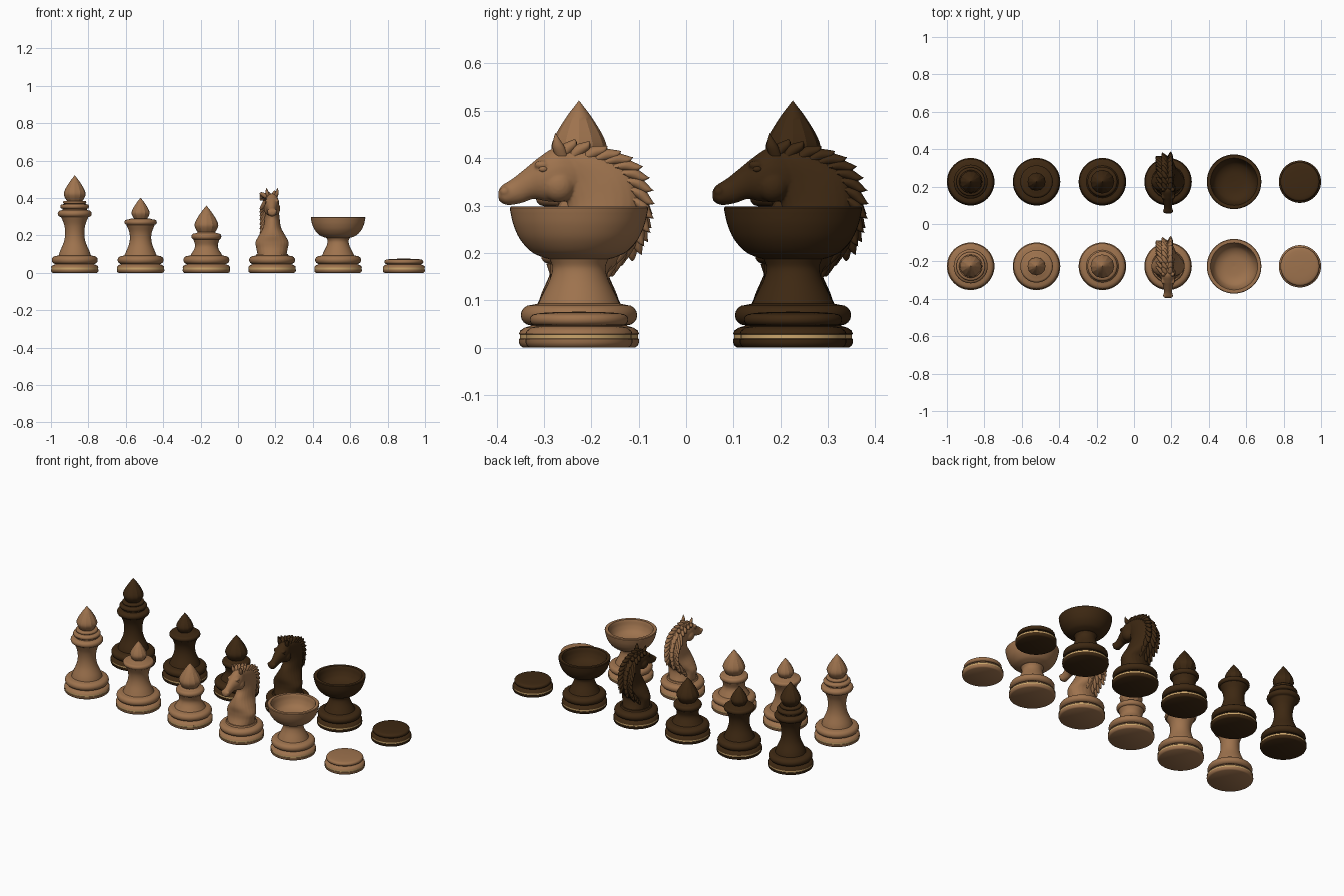
import bpy, bmesh, math
from mathutils import Matrix, Vector

if "Cube" in bpy.data.objects:
    bpy.data.objects.remove(bpy.data.objects["Cube"])


def material(name, rgb):
    m = bpy.data.materials.new(name)
    m.diffuse_color = (*rgb, 1)
    m.use_nodes = True
    m.node_tree.nodes["Principled BSDF"].inputs["Base Color"].default_value = m.diffuse_color
    return m


LIGHT = material("light_wood", (0.34, 0.17, 0.075))
DARK = material("dark_wood", (0.047, 0.021, 0.006))
GOLD = material("gold_band", (0.60, 0.38, 0.15))


def curve(pts, n=6):
    """Smooth interpolation through tuples of any length."""
    out = []
    for i in range(len(pts) - 1):
        a, b, c, d = (pts[max(i - 1, 0)], pts[i], pts[i + 1], pts[min(i + 2, len(pts) - 1)])
        for k in range(n):
            t = k / n
            out.append(tuple(
                0.5 * (2 * q + (r - p) * t + (2 * p - 5 * q + 4 * r - s) * t * t
                       + (3 * q - p - 3 * r + s) * t ** 3)
                for p, q, r, s in zip(a, b, c, d)))
    return out + [pts[-1]]


def finish(bm, name, loc, mats, angle):
    bmesh.ops.recalc_face_normals(bm, faces=bm.faces)
    me = bpy.data.meshes.new(name)
    bm.to_mesh(me)
    bm.free()
    for m in mats:
        me.materials.append(m)
    ob = bpy.data.objects.new(name, me)
    ob.location = loc
    bpy.context.collection.objects.link(ob)
    bpy.ops.object.select_all(action='DESELECT')
    ob.select_set(True)
    bpy.context.view_layer.objects.active = ob
    bpy.ops.object.shade_smooth_by_angle(angle=math.radians(angle))
    return ob


def lathe(name, pts, loc, wood, seg=48, angle=35, band=True):
    bm = bmesh.new()
    vs = [bm.verts.new((max(r, 0), 0, z)) for r, z in pts]
    es = [bm.edges.new(p) for p in zip(vs, vs[1:])]
    bmesh.ops.spin(bm, geom=vs + es, cent=(0, 0, 0), axis=(0, 0, 1),
                   angle=2 * math.pi, steps=seg, use_duplicate=False)
    bmesh.ops.remove_doubles(bm, verts=bm.verts, dist=1e-5)
    # gold inlay: the wall faces at the band height
    for f in bm.faces:
        if band and 0.019 < f.calc_center_median().z < 0.028:
            f.material_index = 1
    return finish(bm, name, loc, [wood, GOLD], angle)


def base(r=0.127):
    """Lower disc with inlaid band."""
    return [(0, 0), (r - .009, 0), (r - .003, .004), (r, .011), (r, .018),
            (r - .002, .019), (r - .002, .028), (r, .029), (r - .003, .036), (r - .012, .042),
            (r - .022, .045)]


def ring(r, z0, z1, bulge, n=8):
    """Half-round moulding between two heights."""
    h = (z1 - z0) / 2
    return [(r - bulge + bulge * math.sin(math.pi * k / n), (z0 + z1) / 2 - h * math.cos(math.pi * k / n))
            for k in range(n + 1)]


FOOT = base() + ring(.123, .047, .09, .022)


def finial(name, z0, z1, r, loc, wood):
    """Faceted pointed bud."""
    h = z1 - z0
    p = curve([(r * .72, z0), (r * .95, z0 + h * .17), (r, z0 + h * .31), (r * .82, z0 + h * .5),
               (r * .45, z0 + h * .75), (r * .2, z0 + h * .89), (0, z1)], 4)
    lathe(name, [(0, z0)] + p, loc, wood, seg=12, angle=25, band=False)


# --- knight parts -----------------------------------------------------
def loft(bm, secs, n=24, steps=5):
    """Elliptical sections (front y, z, back y, z, half width, x centre)."""
    rings = []
    for av, az, bv, bz, rx, xc in curve(secs, steps):
        c, d = Vector((xc, (av + bv) / 2, (az + bz) / 2)), Vector((0, (av - bv) / 2, (az - bz) / 2))
        rings.append([bm.verts.new(c + d * math.cos(2 * math.pi * k / n)
                                   + Vector((rx * math.sin(2 * math.pi * k / n), 0, 0)))
                      for k in range(n)])
    for a, b in zip(rings, rings[1:]):
        for k in range(n):
            bm.faces.new((a[k], a[(k + 1) % n], b[(k + 1) % n], b[k]))
    bm.faces.new(rings[0][::-1])
    bm.faces.new(rings[-1])


def blob(bm, pos, size):
    bmesh.ops.create_uvsphere(bm, u_segments=20, v_segments=12, radius=1,
                              matrix=Matrix.Translation(pos) @ Matrix.Diagonal((*size, 1)))


def knight(tag, loc, wood):
    lathe(tag + "_knight_base", FOOT + [(.088, .092), (.084, .1), (0, .1)], loc, wood)
    bm = bmesh.new()
    # chest and neck
    loft(bm, [(-.082, .09, .082, .09, .076, 0), (-.064, .13, .064, .13, .084, 0),
              (-.060, .165, .062, .16, .089, 0), (-.062, .205, .088, .19, .072, 0),
              (-.048, .25, .115, .235, .048, 0), (-.025, .29, .132, .305, .040, 0),
              (-.03, .33, .115, .37, .035, 0), (-.04, .37, .05, .41, .030, 0),
              (-.05, .40, -.02, .42, .022, 0)])
    # head
    loft(bm, [(.005, .415, .0, .315, .028, 0), (-.045, .424, -.035, .308, .038, 0),
              (-.08, .405, -.07, .309, .036, 0), (-.11, .381, -.095, .314, .027, 0),
              (-.14, .357, -.122, .305, .022, 0), (-.163, .342, -.152, .301, .024, 0),
              (-.171, .328, -.169, .310, .014, 0)])
    for s in (-1, 1):
        blob(bm, (s * .014, -.043, .343), (.030, .036, .036))   # cheek
        blob(bm, (s * .026, -.078, .386), (.011, .017, .009))   # brow
        blob(bm, (s * .017, -.157, .330), (.010, .011, .010))   # nostril
    ob = finish(bm, tag + "_knight_head", loc, [wood], 40)
    rm = ob.modifiers.new("blend", 'REMESH')
    rm.mode, rm.voxel_size, rm.use_smooth_shade = 'VOXEL', .0035, True
    sm = ob.modifiers.new("soften", 'SMOOTH')
    sm.factor, sm.iterations = .5, 4
    for m in ("blend", "soften"):
        bpy.ops.object.modifier_apply(modifier=m)
    # ears and eyes
    bm = bmesh.new()
    for s in (-1, 1):
        loft(bm, [(-.050, .405, -.024, .405, .009, s * .020), (-.056, .423, -.030, .423, .010, s * .025),
                  (-.054, .440, -.041, .440, .006, s * .028), (-.050, .453, -.049, .453, .001, s * .029)], 12, 3)
        blob(bm, (s * .033, -.076, .377), (.005, .009, .006))
    finish(bm, tag + "_knight_ears_and_eyes", loc, [wood], 50)
    # mane: curled locks following the crest, swept to the left
    bm = bmesh.new()
    crest = curve([(-.035, .408), (.02, .404), (.065, .393), (.098, .367), (.115, .33),
                   (.120, .285), (.108, .24), (.075, .205)], 2)
    for i, (v, z) in enumerate(crest):
        out = Vector((v - .01, z - .30)).normalized()
        down = Vector((out.y, -out.x))
        if i > 11:
            down = Vector((-.75, -.65))
        for j, (x0, x1) in enumerate(((.010, .014), (-.010, -.030), (-.022, -.062))):
            grow = (1, .85, .25)[j] * (.45 + .55 * min(1, i / 5)) * (1 if i < 12 else .7)
            secs = []
            for o, d, r, t in ((-.012, -.012, .012, 0), (.008, .004, .015, .25), (.018, .020, .012, .6),
                               (.026, .034, .008, .9), (.036, .038, .001, 1)):
                c = Vector((v, z)) + out * o * grow + down * d - Vector((0, .02 * j * (t if i > 3 else 0)))
                n = out * r
                secs.append((c.x + n.x, c.y + n.y, c.x - n.x, c.y - n.y, r * 1.05, x0 + (x1 - x0) * t))
            loft(bm, secs, 10, 3)
    finish(bm, tag + "_knight_mane", loc, [wood], 50)


for tag, wood, y in (("light", LIGHT, -.226), ("dark", DARK, .226)):
    # tall piece with double collar
    loc = (-.873, y, 0)
    col = curve([(.086, .093), (.079, .115), (.058, .165), (.051, .21), (.056, .255), (.072, .297)])
    lathe(tag + "_king", FOOT + col + ring(.091, .299, .333, .016) + [(.066, .336), (.066, .342)]
          + ring(.077, .343, .366, .010) + [(.056, .368)] + ring(.062, .369, .385, .006) + [(0, .386)],
          loc, wood)
    finial(tag + "_king_finial", .384, .522, .058, loc, wood)

    # middle piece
    loc = (-.521, y, 0)
    col = curve([(.086, .093), (.079, .11), (.063, .15), (.057, .185), (.061, .22), (.076, .256)])
    lathe(tag + "_queen", FOOT + col + ring(.087, .257, .284, .012) + [(.058, .287), (.048, .291), (0, .292)],
          loc, wood)
    finial(tag + "_queen_finial", .289, .402, .048, loc, wood)

    # short piece
    loc = (-.169, y, 0)
    col = curve([(.086, .093), (.077, .107), (.064, .13), (.061, .15), (.069, .177)])
    lathe(tag + "_bishop", FOOT + col + ring(.080, .178, .210, .014) + [(.052, .213), (.045, .218), (0, .219)],
          loc, wood)
    finial(tag + "_bishop_finial", .215, .360, .063, loc, wood)

    knight(tag, (.182, y, 0), wood)

    # bowl piece
    col = curve([(.086, .093), (.078, .11), (.062, .143), (.056, .168), (.062, .187)])
    cup = curve([(.072, .189), (.100, .202), (.124, .228), (.138, .258), (.145, .287)])
    hollow = curve([(.122, .288), (.114, .262), (.096, .236), (.06, .219), (0, .214)])
    lathe(tag + "_rook_bowl", FOOT + col + cup + [(.146, .295), (.143, .298), (.126, .298)] + hollow,
          (.535, y, 0), wood)

    # flat counter with domed top
    top = ring(.104, .047, .071, .012) + curve([(.088, .072), (.06, .0745), (0, .076)], 3)
    lathe(tag + "_counter", base(.113) + top, (.887, y, 0), wood)
